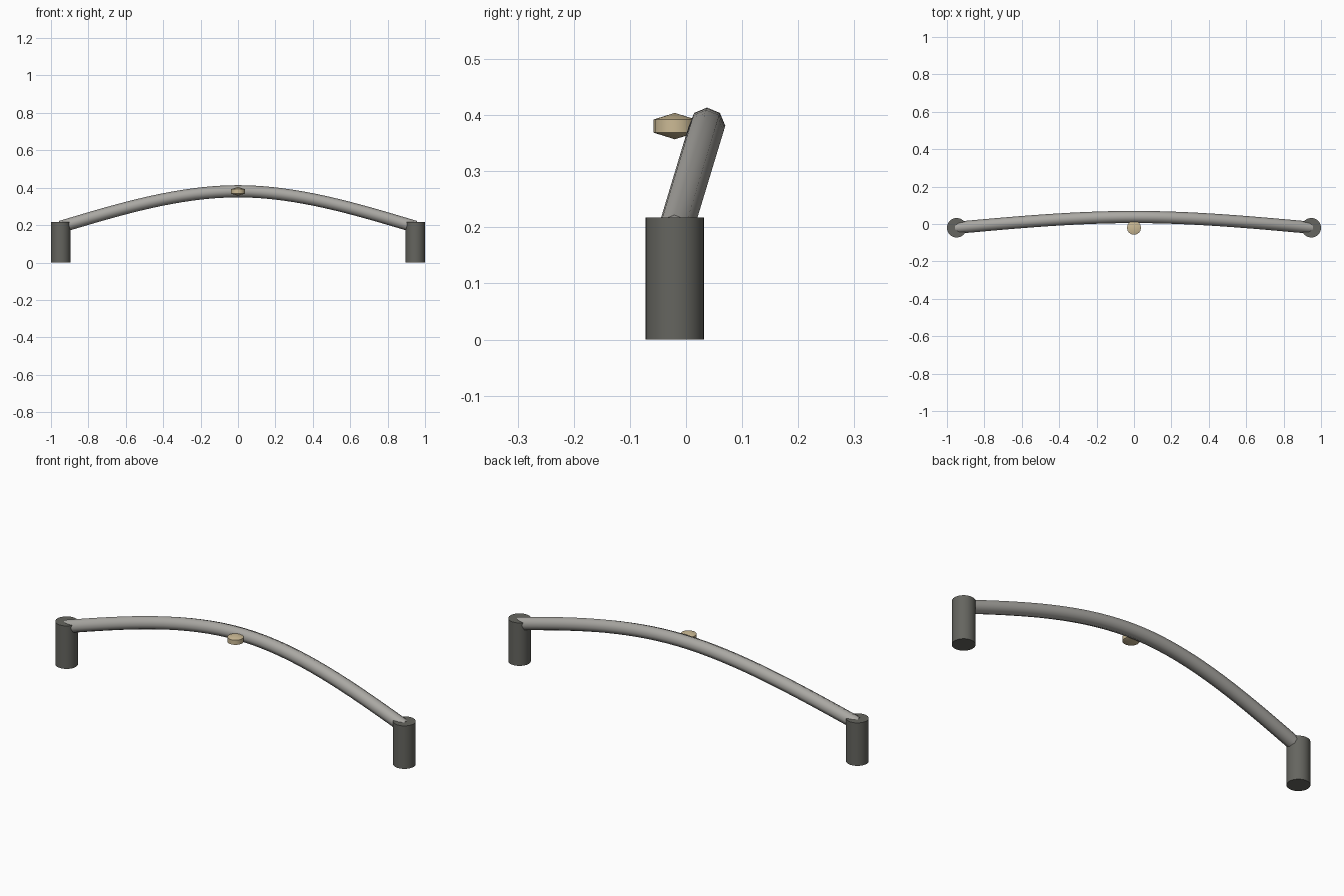
import bpy, math

if "Cube" in bpy.data.objects:
    bpy.data.objects.remove(bpy.data.objects["Cube"])

POST_X, POST_Y, POST_H, POST_R = 0.948, -0.02, 0.218, 0.052
END_Z, APEX_Y, APEX_Z, RAIL_R = 0.191, 0.0375, 0.381, 0.0325


def material(name, rgb):
    m = bpy.data.materials.new(name)
    m.diffuse_color = (*rgb, 1)
    m.use_nodes = True
    m.node_tree.nodes["Principled BSDF"].inputs["Base Color"].default_value = m.diffuse_color
    return m


def finish(name, mat, angle):
    ob = bpy.context.object
    ob.name = name
    ob.data.materials.clear()
    ob.data.materials.append(mat)
    bpy.ops.object.shade_smooth_by_angle(angle=math.radians(angle))
    return ob


dark = material("dark_metal", (0.13, 0.13, 0.115))
grey = material("grey_metal", (0.4, 0.39, 0.365))
tan = material("tan", (0.6, 0.49, 0.3))

# End posts
for side, name in ((-1, "left_post"), (1, "right_post")):
    bpy.ops.mesh.primitive_cylinder_add(vertices=32, radius=POST_R, depth=POST_H,
                                        location=(side * POST_X, POST_Y, POST_H / 2))
    finish(name, dark, 40)

# Arched rail: straight near the posts, bending most in the middle, leaning back
curve = bpy.data.curves.new("rail", 'CURVE')
curve.dimensions = '3D'
curve.twist_mode = 'Z_UP'
curve.bevel_depth = RAIL_R
curve.bevel_resolution = 2
curve.use_fill_caps = True
steps = 32
spline = curve.splines.new('POLY')
spline.points.add(steps)
for i, p in enumerate(spline.points):
    t = 2 * i / steps - 1
    u = abs(t)
    f = 1 - 1.5 * u**2 + 0.5 * u**3
    p.co = (t * POST_X, POST_Y + f * (APEX_Y - POST_Y), END_Z + f * (APEX_Z - END_Z), 1)
rail = bpy.data.objects.new("rail", curve)
bpy.context.collection.objects.link(rail)
bpy.ops.object.select_all(action='DESELECT')
rail.select_set(True)
bpy.context.view_layer.objects.active = rail
bpy.ops.object.convert(target='MESH')
finish("rail", grey, 50)

# Small flattened knob in front of the rail's middle
bpy.ops.mesh.primitive_uv_sphere_add(segments=16, ring_count=3, radius=1,
                                     location=(0, -0.02, 0.3805))
bpy.context.object.scale = (0.0435, 0.0435, 0.0235)
bpy.ops.object.transform_apply(location=False, rotation=False, scale=True)
finish("knob", tan, 50)
